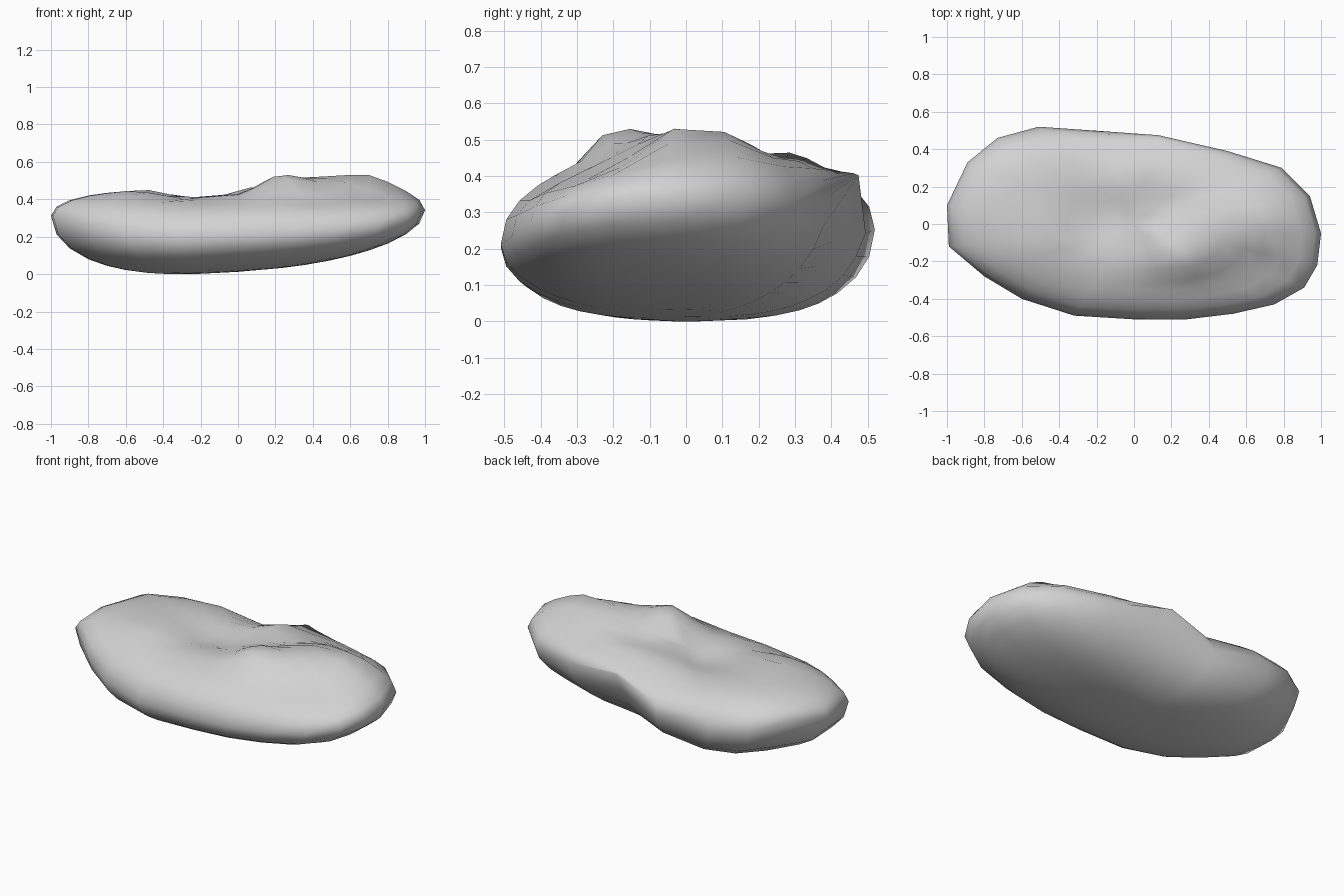
import bpy
import math
from mathutils import Vector

cube = bpy.data.objects.get("Cube")
if cube:
    bpy.data.objects.remove(cube, do_unlink=True)

# Rim of the pebble: plan outline with the height of its widest edge
RIM = [Vector(p) for p in (
    (1, -.05, .35), (.98, -.22, .34), (.91, -.34, .31), (.75, -.43, .27),
    (.53, -.48, .24), (.28, -.51, .22), (0, -.51, .21), (-.32, -.49, .2),
    (-.6, -.4, .22), (-.8, -.28, .27), (-.99, -.12, .32), (-1, .1, .32),
    (-.89, .33, .34), (-.73, .46, .29), (-.51, .52, .26), (-.15, .495, .25),
    (.13, .475, .41), (.5, .39, .35), (.79, .3, .34), (.94, .15, .35))]

# Humps and hollows of the upper surface
HUMPS = [(.25, -.17, .55), (.68, .03, .58), (.45, 0, .54), (.1, .28, .49),
         (-.17, .03, .39), (.18, .16, .44), (-.5, -.12, .47), (-.8, 0, .46),
         (-.5, .3, .45), (-.75, .25, .47), (-.15, .38, .41), (.12, .42, .42),
         (.6, .25, .49), (.4, -.38, .4), (.7, -.3, .42), (.05, -.38, .4),
         (-.3, -.38, .4), (-.36, -.22, .41), (-.12, -.2, .43)]


def upper_height(x, y):
    """Blend the nearby humps by inverse distance."""
    total = weight = 0
    for hx, hy, hz in HUMPS:
        w = 1 / ((x - hx) ** 2 + (y - hy) ** 2 + .007) ** 1.6
        total += w * hz
        weight += w
    return total / weight


def top_point(rim, t):
    x, y = rim.x * t, rim.y * t
    bulge = math.sqrt(1 - t ** 4)
    return Vector((x, y, rim.z + (upper_height(x, y) - rim.z) * bulge))


def bottom_point(rim, t):
    # The underside is drawn in below the raised notch at the back
    notch = math.exp(-((rim.x - .05) / .2) ** 2) if rim.y > 0 else 0
    s = t * (1 - .07 * notch)
    x, y = rim.x * s, rim.y * s
    bulge = math.sqrt(1 - t ** 2.5)
    return Vector((x, y, rim.z - (rim.z - .02 - .07 * x) * bulge))


def add_ring(verts, maker, t):
    verts.extend(maker(rim, t) for rim in RIM)


# Rings run from the top centre over the rim to the bottom centre
steps = (.12, .24, .36, .48, .6, .7, .8, .9, .97)
verts = [Vector((0, 0, upper_height(0, 0)))]
for t in steps:
    add_ring(verts, top_point, t)
add_ring(verts, top_point, 1)
for t in reversed(steps[1:]):
    add_ring(verts, bottom_point, t)
verts.append(Vector((0, 0, .02)))

# Stand it on the ground
floor = min(v.z for v in verts)
for v in verts:
    v.z -= floor

# Skin the rings
n = len(RIM)
rings = (len(verts) - 2) // n
last = len(verts) - 1
faces = []
for i in range(n):
    j = (i + 1) % n
    b, a = 1 + (n - 1 - i), 1 + (n - 1 - j)
    faces.append((0, a, b))
    for r in range(rings - 1):
        o = r * n
        faces.append((o + a, o + n + a, o + n + b, o + b))
    o = (rings - 1) * n
    faces.append((o + a, last, o + b))

mesh = bpy.data.meshes.new("pebble")
mesh.from_pydata([tuple(v) for v in verts], [], faces)
mesh.update()

# Plain grey stone
stone = bpy.data.materials.new("stone_grey")
stone.use_nodes = True
grey = (.65, .65, .65, 1)
stone.diffuse_color = grey
stone.node_tree.nodes["Principled BSDF"].inputs["Base Color"].default_value = grey
mesh.materials.append(stone)

pebble = bpy.data.objects.new("pebble", mesh)
bpy.context.collection.objects.link(pebble)
bpy.context.view_layer.objects.active = pebble
pebble.select_set(True)
bpy.ops.object.shade_smooth()
